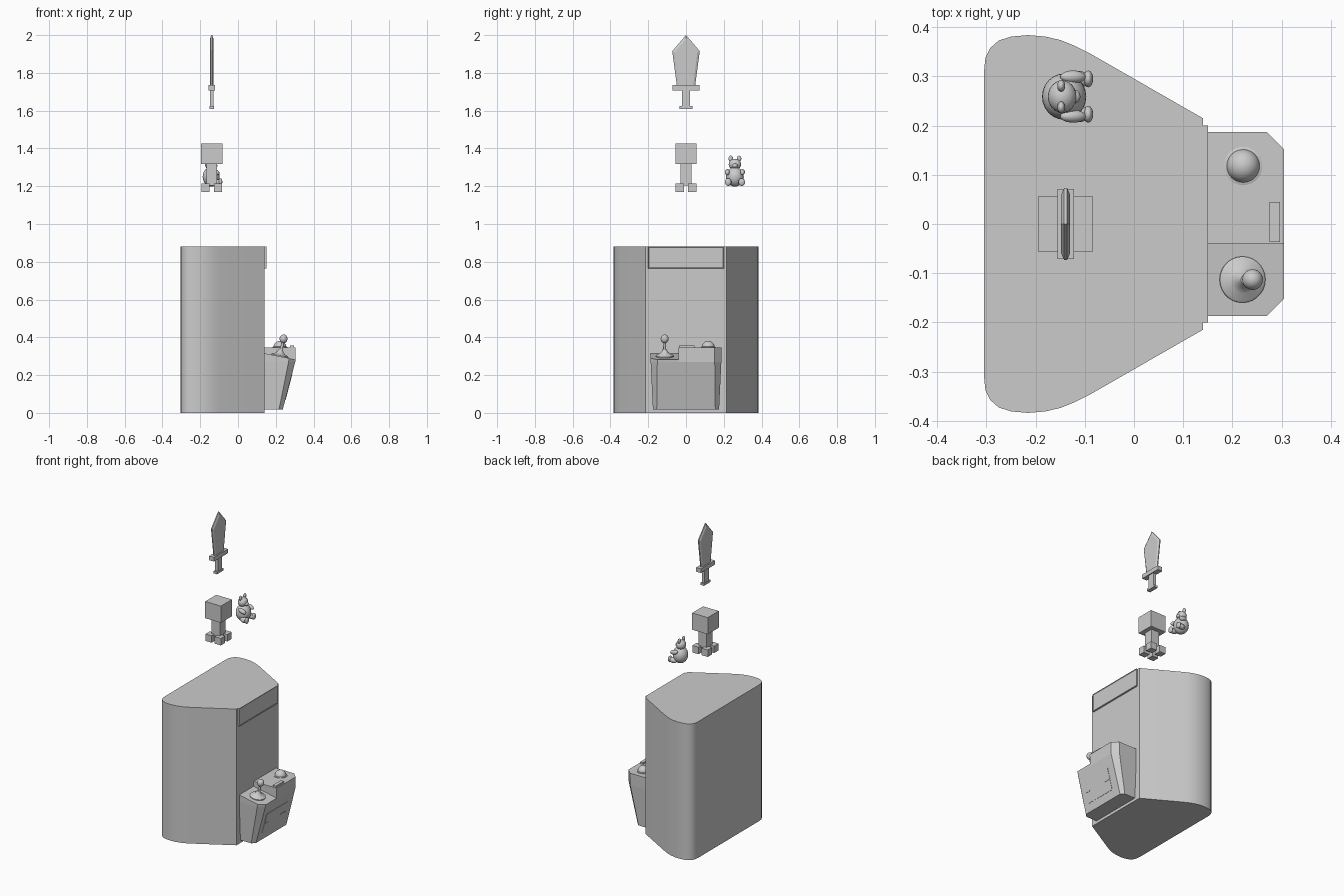
import bpy, bmesh, math
from mathutils import Vector, Matrix

cube = bpy.data.objects.get("Cube")
if cube:
    bpy.data.objects.remove(cube, do_unlink=True)

grey = bpy.data.materials.new("plain_grey")
grey.use_nodes = True
GREY = (0.6, 0.6, 0.6, 1)
grey.diffuse_color = GREY
grey.node_tree.nodes["Principled BSDF"].inputs["Base Color"].default_value = GREY


def finish(name, bm, smooth=False):
    bmesh.ops.recalc_face_normals(bm, faces=bm.faces)
    mesh = bpy.data.meshes.new(name)
    bm.to_mesh(mesh)
    bm.free()
    mesh.materials.append(grey)
    obj = bpy.data.objects.new(name, mesh)
    bpy.context.collection.objects.link(obj)
    if smooth:
        bpy.ops.object.select_all(action='DESELECT')
        bpy.context.view_layer.objects.active = obj
        obj.select_set(True)
        bpy.ops.object.shade_smooth_by_angle(angle=math.radians(35))
    return obj


def box(name, lo, hi, tilt=0):
    lo, hi = Vector(lo), Vector(hi)
    bm = bmesh.new()
    place = (Matrix.Translation((lo + hi) / 2) @ Matrix.Rotation(tilt, 4, 'Y')
             @ Matrix.Diagonal((*(hi - lo), 1)))
    bmesh.ops.create_cube(bm, size=1, matrix=place)
    return finish(name, bm)


def ball(name, centre, radii, tilt=0):
    bm = bmesh.new()
    place = (Matrix.Translation(centre) @ Matrix.Rotation(tilt, 4, 'Y')
             @ Matrix.Diagonal((*radii, 1)))
    bmesh.ops.create_uvsphere(bm, u_segments=24, v_segments=14, radius=1, matrix=place)
    return finish(name, bm, True)


def loft(name, rings, smooth=False):
    """Skin equal-length rings of points and cap both ends."""
    bm = bmesh.new()
    rows = [[bm.verts.new(p) for p in ring] for ring in rings]
    n = len(rows[0])
    for a, b in zip(rows, rows[1:]):
        for i in range(n):
            j = (i + 1) % n
            bm.faces.new((a[i], a[j], b[j], b[i]))
    bm.faces.new(rows[0][::-1])
    bm.faces.new(rows[-1])
    return finish(name, bm, smooth)


def lathe(name, centre, profile, tilt=0, steps=28):
    turn = Matrix.Translation(centre) @ Matrix.Rotation(tilt, 4, 'Y')
    rings = [[turn @ Vector((r * math.cos(a), r * math.sin(a), z))
              for a in (math.tau * i / steps for i in range(steps))]
             for r, z in profile]
    return loft(name, rings, True)


# Cabinet body: straight tapering cheeks that round into a flat rear
half = [(0.14, 0.215), (-0.09, 0.347), (-0.12, 0.362), (-0.15, 0.374), (-0.18, 0.381),
        (-0.215, 0.384), (-0.25, 0.381), (-0.275, 0.373), (-0.292, 0.358),
        (-0.302, 0.338), (-0.305, 0.31)]
outline = half + [(x, -y) for x, y in reversed(half)]
loft("cabinet_body", [[(x, y, z) for x, y in outline] for z in (0, 0.88)], True)

# Header sign with a recessed face
sign = box("header_sign", (0.135, -0.2, 0.765), (0.15, 0.2, 0.88))
bm = bmesh.new()
bm.from_mesh(sign.data)
face = max(bm.faces, key=lambda f: f.calc_center_median().x)
bmesh.ops.inset_region(bm, faces=[face], thickness=0.006, depth=-0.003)
bm.to_mesh(sign.data)
bm.free()


# Control console: a low sloping side and a tall flat side with clipped corners
def console(name, inner, side, top):
    rings = []
    for z, front, out, clip in ((0.018, 0.237, 0.175, 0.02), (0.27, 0.303, 0.187, 0.035),
                                (None, 0.305, 0.187, 0.035)):
        plan = [(0.138, inner), (front, inner), (front, side * (out - clip)),
                (front - clip, side * out), (0.138, side * out)]
        rings.append([(x, y, top(x) if z is None else z) for x, y in plan])
    return loft(name, rings)


def low_top(x):
    return 0.315 - (x - 0.14) * 0.2


console("console_stick_side", -0.04, -1, low_top)
console("console_button_side", -0.04, 1, lambda x: 0.346)
box("console_slot", (0.275, -0.037, 0.34), (0.297, 0.045, 0.357))

# Service hatch on the sloping console front, with two slots
lean = math.atan2(0.066, 0.252)


def hatch_plate(name, y0, y1, z0, z1, depth):
    x = 0.237 + ((z0 + z1) / 2 - 0.018) * math.tan(lean)
    box(name, (x - depth, y0, z0), (x + depth, y1, z1), lean)


hatch_plate("service_hatch", -0.115, 0.1, 0.065, 0.205, 0.002)
hatch_plate("hatch_slot_left", 0.05, 0.1, 0.132, 0.138, 0.004)
hatch_plate("hatch_slot_right", -0.115, -0.08, 0.132, 0.138, 0.004)

# Joystick and push button
lathe("joystick_base", (0.22, -0.113, low_top(0.22)),
      [(0.047, -0.012), (0.047, 0.005), (0.042, 0.009), (0.028, 0.014),
       (0.017, 0.024), (0.01, 0.04)], 0.18)
lathe("joystick_shaft", (0.222, -0.113, 0.31), [(0.008, 0), (0.007, 0.075)], 0.25)
ball("joystick_knob", (0.241, -0.113, 0.392), (0.021, 0.021, 0.023))
lathe("button_rim", (0.222, 0.118, 0.343), [(0.039, 0), (0.039, 0.006), (0.034, 0.008)])
ball("button_dome", (0.222, 0.118, 0.347), (0.034, 0.034, 0.034))

# Floating block figure
CX = -0.139
box("figure_head", (CX - 0.056, -0.056, 1.317), (CX + 0.056, 0.056, 1.425))
box("figure_body", (CX - 0.029, -0.029, 1.205), (CX + 0.029, 0.029, 1.317))
for sx, end in ((1, "front"), (-1, "rear")):
    for sy, hand in ((1, "left"), (-1, "right")):
        x, y = CX + sx * 0.033, sy * 0.033
        box(f"figure_foot_{end}_{hand}", (x - 0.022, y - 0.022, 1.17),
            (x + 0.022, y + 0.022, 1.215))

# Floating sitting bear, facing +x
BX, BY = -0.142, 0.259
ball("bear_body", (BX, BY, 1.25), (0.045, 0.047, 0.052))
ball("bear_head", (BX - 0.004, BY, 1.316), (0.029, 0.033, 0.029))
ball("bear_muzzle", (BX + 0.021, BY, 1.309), (0.012, 0.014, 0.011))
for s, hand in ((1, "left"), (-1, "right")):
    ball(f"bear_ear_{hand}", (BX - 0.006, BY + s * 0.022, 1.346), (0.008, 0.012, 0.016))
    ball(f"bear_arm_{hand}", (BX + 0.018, BY + s * 0.04, 1.275), (0.027, 0.013, 0.014), 0.3)
    ball(f"bear_leg_{hand}", (BX + 0.028, BY + s * 0.035, 1.22), (0.026, 0.017, 0.017))
    ball(f"bear_foot_{hand}", (BX + 0.049, BY + s * 0.036, 1.222), (0.01, 0.017, 0.02))

# Floating sword: bevelled blade, guard, grip and pommel
edge = [(-0.048, 1.73), (-0.073, 1.915), (0, 2.0), (0.073, 1.915), (0.048, 1.73)]
flat = [(-0.038, 1.73), (-0.06, 1.91), (0, 1.98), (0.06, 1.91), (0.038, 1.73)]
loft("sword_blade", [[(CX + dx, y, z) for y, z in shape]
                     for dx, shape in ((-0.009, flat), (-0.003, edge),
                                       (0.003, edge), (0.009, flat))])
for name, w, t, z0, z1 in (("sword_guard", 0.071, 0.017, 1.708, 1.735),
                           ("sword_grip", 0.022, 0.01, 1.62, 1.71),
                           ("sword_pommel", 0.034, 0.013, 1.61, 1.624)):
    box(name, (CX - t, -w, z0), (CX + t, w, z1))
